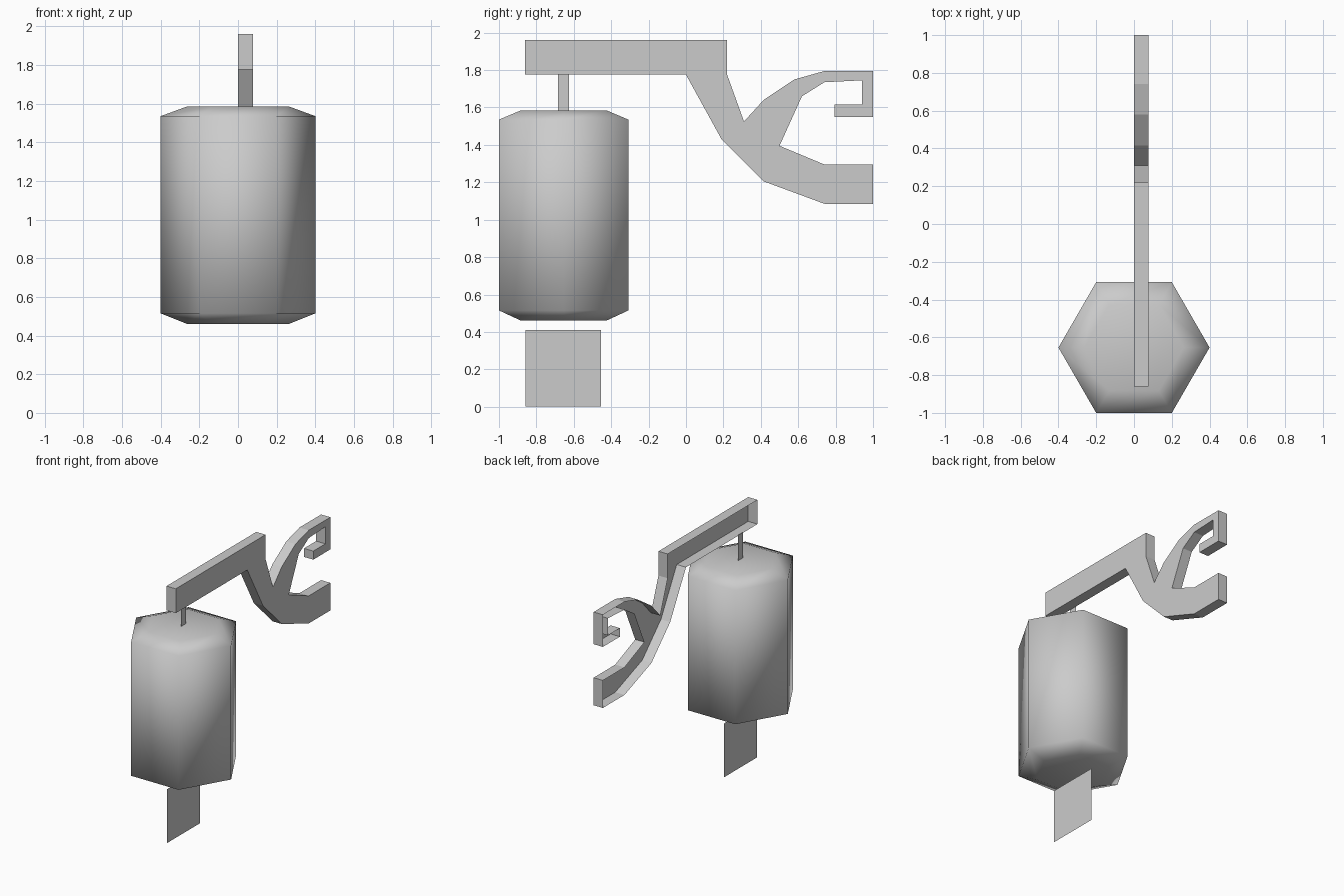
import bpy, bmesh
from math import cos, sin, pi

if "Cube" in bpy.data.objects:
    bpy.data.objects.remove(bpy.data.objects["Cube"])


def make_object(name, bm, smooth=False):
    for f in bm.faces:
        f.smooth = smooth
    mesh = bpy.data.meshes.new(name)
    bm.to_mesh(mesh)
    bm.free()
    obj = bpy.data.objects.new(name, mesh)
    bpy.context.collection.objects.link(obj)
    return obj


def flat_card(name, y0, y1, z0, z1):
    bm = bmesh.new()
    bm.faces.new([bm.verts.new((0, y, z))
                  for y, z in ((y0, z0), (y1, z0), (y1, z1), (y0, z1))])
    return make_object(name, bm)


# Lantern body: six-sided smooth lathe with bevelled ends
bm = bmesh.new()
rings = []
for r, z in ((0.263, 0.46), (0.4, 0.515), (0.4, 1.535), (0.263, 1.585)):
    rings.append([bm.verts.new((r * cos(i * pi / 3), -0.654 + r * sin(i * pi / 3), z))
                  for i in range(6)])
for low, high in zip(rings, rings[1:]):
    for i in range(6):
        j = (i + 1) % 6
        bm.faces.new((low[i], low[j], high[j], high[i]))
bm.faces.new(rings[0][::-1])
bm.faces.new(rings[-1])
make_object("lantern_body", bm, smooth=True)

# Wall bracket: side profile (y, z), extruded sideways and open on the left
profile = [
    (-0.86, 1.775), (0, 1.775), (0.19, 1.43), (0.415, 1.205), (0.74, 1.085),
    (1, 1.085), (1, 1.295), (0.74, 1.295), (0.5, 1.395), (0.62, 1.66),
    (0.74, 1.735), (0.94, 1.745), (0.94, 1.615), (0.795, 1.615),
    (0.795, 1.55), (1, 1.55), (1, 1.795), (0.74, 1.795), (0.58, 1.75),
    (0.415, 1.64), (0.31, 1.525), (0.22, 1.775), (0.22, 1.96), (-0.86, 1.96)]
bm = bmesh.new()
left = [bm.verts.new((0, y, z)) for y, z in profile]
right = [bm.verts.new((0.078, y, z)) for y, z in profile]
for i in range(len(profile)):
    j = (i + 1) % len(profile)
    bm.faces.new((left[i], left[j], right[j], right[i]))
bm.faces.new(right)
bracket = make_object("bracket", bm)

# Hanging strap and paper tag
flat_card("strap", -0.685, -0.625, 1.58, 1.78)
flat_card("tag", -0.857, -0.455, 0, 0.41)
